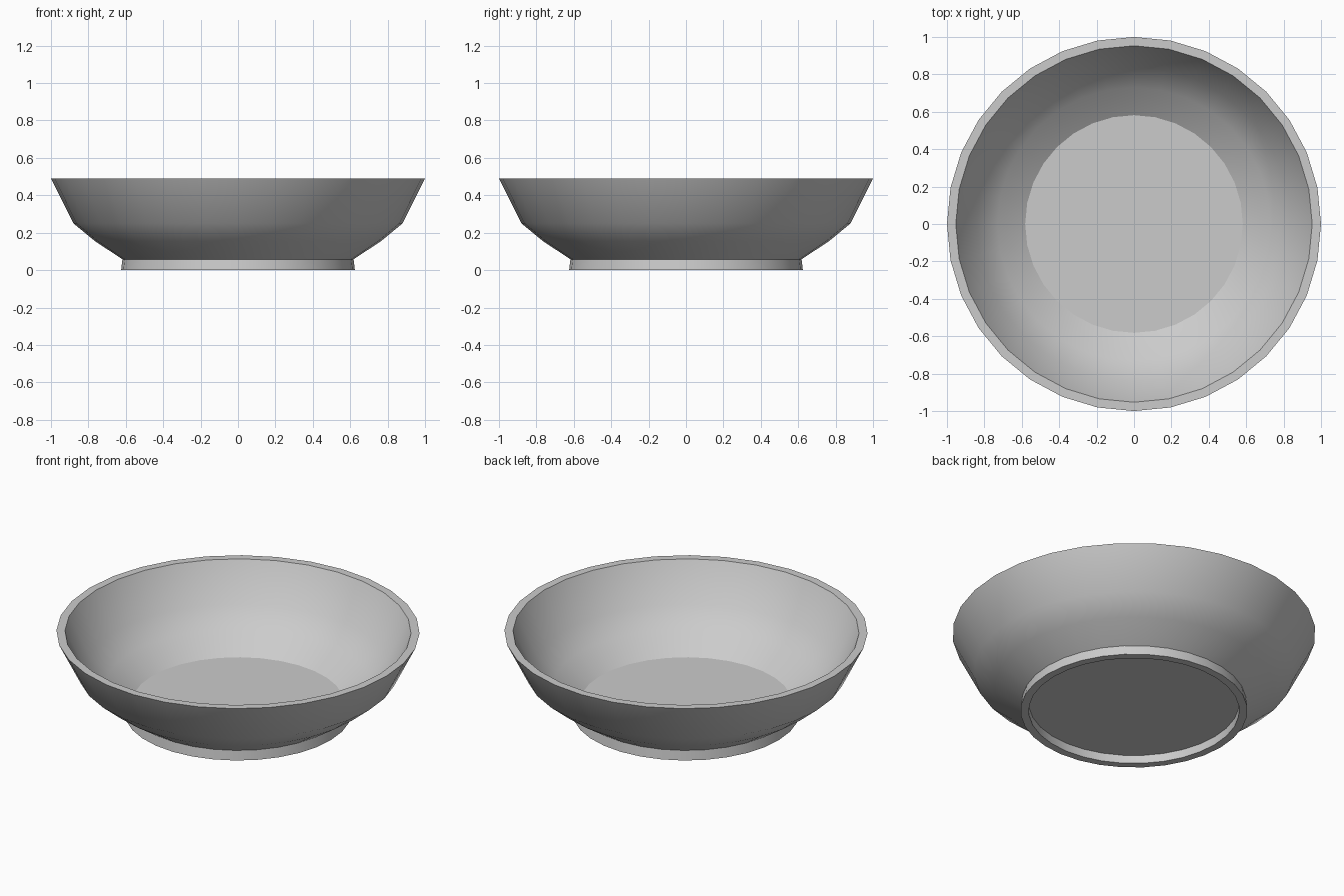
import bpy
import bmesh
from math import radians, cos, sin, tau

if "Cube" in bpy.data.objects:
    bpy.data.objects.remove(bpy.data.objects["Cube"])

SIDES = 32

# Closed cross-section (radius, height), from the underside centre to the inner floor centre
profile = [
    (0, 0.05), (0.58, 0.05), (0.58, 0.0),                  # recessed underside
    (0.625, 0.0), (0.618, 0.058),                          # foot ring
    (0.765, 0.155), (0.88, 0.25), (1.0, 0.49),             # outer wall
    (0.953, 0.49), (0.84, 0.265), (0.73, 0.165),           # rim and inner wall
    (0.582, 0.065), (0, 0.065),                            # inner floor
]


def lathe(name, points):
    bm = bmesh.new()
    rings = []
    for r, z in points:
        n = SIDES if r > 0 else 1
        rings.append([bm.verts.new((r * cos(tau * i / SIDES), r * sin(tau * i / SIDES), z))
                      for i in range(n)])
    for a, b in zip(rings, rings[1:]):
        for i in range(SIDES):
            j = (i + 1) % SIDES
            quad = [a[i % len(a)], a[j % len(a)], b[j % len(b)], b[i % len(b)]]
            bm.faces.new(list(dict.fromkeys(quad)))
    bmesh.ops.recalc_face_normals(bm, faces=bm.faces)
    mesh = bpy.data.meshes.new(name)
    bm.to_mesh(mesh)
    bm.free()
    obj = bpy.data.objects.new(name, mesh)
    bpy.context.collection.objects.link(obj)
    return obj


# Bowl with foot ring
bowl = lathe("bowl", profile)
bpy.context.view_layer.objects.active = bowl
bowl.select_set(True)
bpy.ops.object.shade_smooth_by_angle(angle=radians(30))
